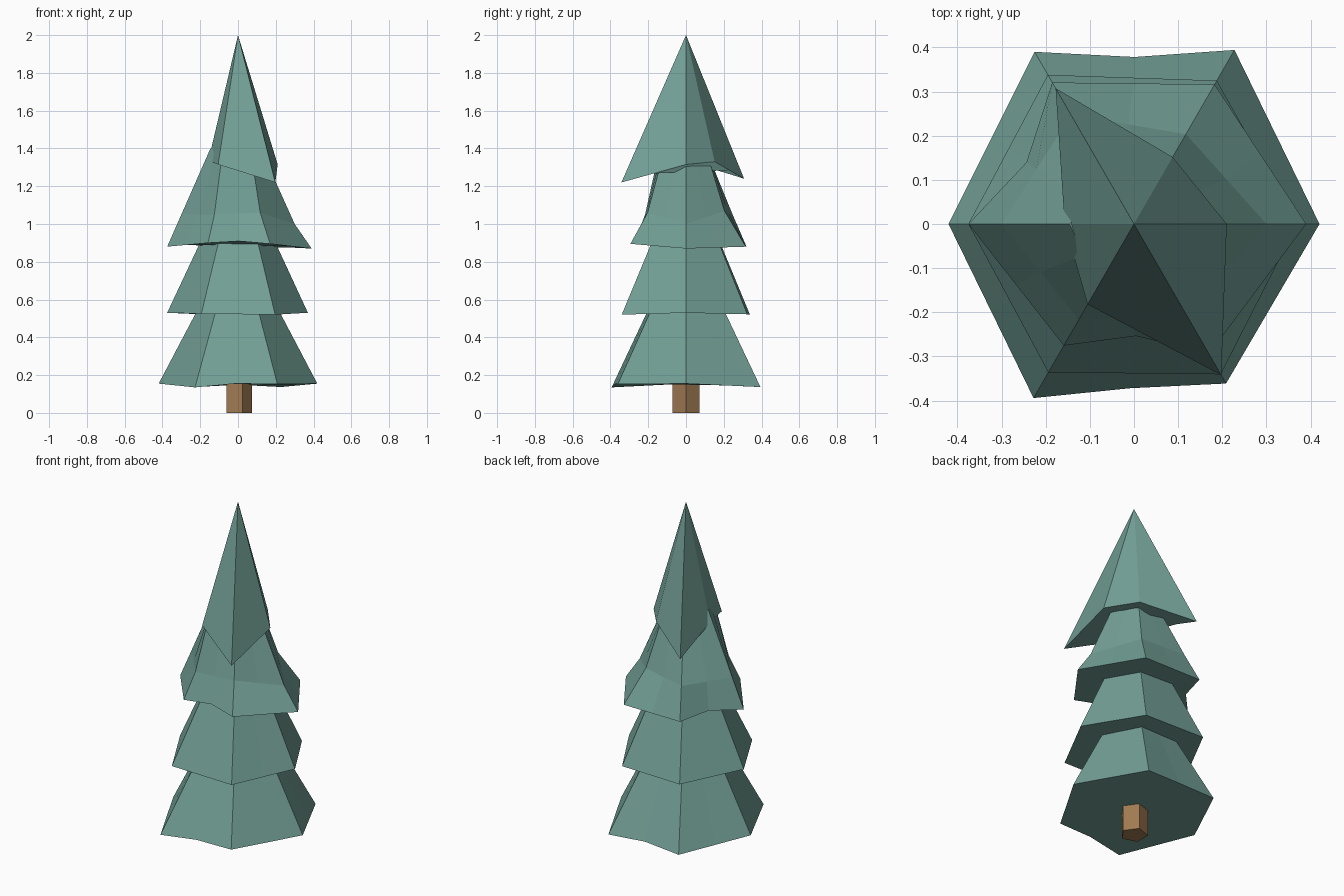
import bpy, bmesh
from math import radians
from mathutils import Vector, Matrix

cube = bpy.data.objects.get("Cube")
if cube:
    bpy.data.objects.remove(cube, do_unlink=True)


def make_material(name, rgb):
    mat = bpy.data.materials.new(name)
    mat.use_nodes = True
    color = (*rgb, 1)
    mat.diffuse_color = color
    bsdf = mat.node_tree.nodes["Principled BSDF"]
    bsdf.inputs["Base Color"].default_value = color
    bsdf.inputs["Roughness"].default_value = 0.9
    return mat


needle_green = make_material("needle green", (0.17, 0.35, 0.305))
bark_brown = make_material("bark brown", (0.35, 0.195, 0.085))


def ring(radii, heights, dents=None):
    """Irregular hexagon starting at +x, with a point halfway along each side."""
    if not isinstance(heights, (list, tuple)):
        heights = [heights] * 6
    corners = [Matrix.Rotation(radians(60 * i), 3, 'Z') @ Vector((r, 0, z))
               for i, (r, z) in enumerate(zip(radii, heights))]
    points = []
    for i, corner in enumerate(corners):
        middle = (corner + corners[(i + 1) % 6]) / 2
        pull = (dents or {}).get(i, 1)
        middle.x *= pull
        middle.y *= pull
        if pull < 1:
            middle.z += 0.012
        points += [corner, middle]
    return points


def build(name, rings, mat, apex=None):
    """Skin a stack of rings, closed below and capped or pointed above."""
    bm = bmesh.new()
    loops = [[bm.verts.new(p) for p in r] for r in rings]
    count = len(loops[0])
    bm.faces.new(reversed(loops[0]))
    for low, high in zip(loops, loops[1:]):
        for i in range(count):
            j = (i + 1) % count
            bm.faces.new((low[i], low[j], high[j], high[i]))
    if apex:
        tip = bm.verts.new(apex)
        for i in range(count):
            bm.faces.new((loops[-1][i], loops[-1][(i + 1) % count], tip))
    else:
        bm.faces.new(loops[-1])
    bmesh.ops.recalc_face_normals(bm, faces=bm.faces)
    mesh = bpy.data.meshes.new(name)
    bm.to_mesh(mesh)
    bm.free()
    mesh.materials.append(mat)
    obj = bpy.data.objects.new(name, mesh)
    bpy.context.collection.objects.link(obj)
    return obj


# Five-sided trunk
trunk = [Matrix.Rotation(radians(72 * i), 3, 'Z') @ Vector((0.075, 0, 0)) for i in range(5)]
build("trunk", [trunk, [p + Vector((0, 0, 0.2)) for p in trunk]], bark_brown)

# Lowest skirt of branches
radii = [0.42, 0.455, 0.45, 0.42, 0.455, 0.417]
build("bottom_branches", [
    ring(radii, [0.155, 0.137, 0.137, 0.155, 0.135, 0.152], {1: 0.965, 4: 0.985}),
    ring([r * 0.48 for r in radii], 0.57)], needle_green)

# Second skirt
radii = [0.37, 0.375, 0.39, 0.375, 0.388, 0.393]
build("lower_branches", [
    ring(radii, [0.53, 0.522, 0.522, 0.53, 0.525, 0.52]),
    ring([r * 0.5 for r in radii], 0.93)], needle_green)

# Third skirt, bent partway up and dented on two sides
build("upper_branches", [
    ring([0.39, 0.365, 0.37, 0.375, 0.318, 0.34],
         [0.87, 0.88, 0.88, 0.88, 0.9, 0.895], {2: 0.87, 4: 0.89}),
    ring([0.3, 0.235, 0.285, 0.3, 0.25, 0.235], [1.0, 1.07, 1.05, 1.05, 1.05, 1.06]),
    ring([0.12, 0.12, 0.12, 0.146, 0.16, 0.13], 1.4)], needle_green)

# Pointed crown with a ragged hem
build("crown", [
    ring([0.21, 0.175, 0.355, 0.157, 0.21, 0.395],
         [1.315, 1.33, 1.24, 1.335, 1.315, 1.22])],
    needle_green, apex=(0, 0, 2))
